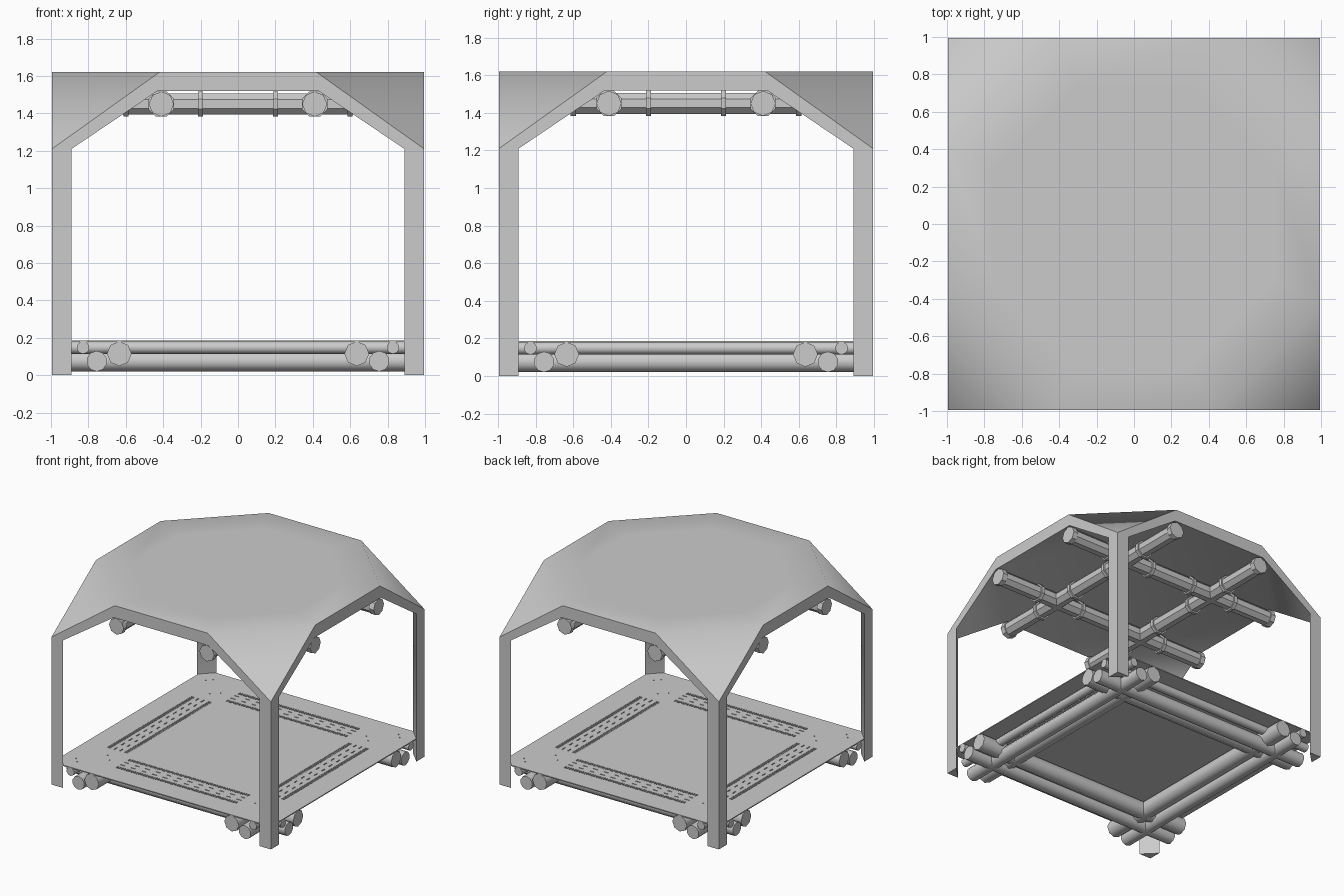
import bpy, bmesh, math
from mathutils import Matrix, Vector

if "Cube" in bpy.data.objects:
    bpy.data.objects.remove(bpy.data.objects["Cube"])


def make_object(name, bm, smooth=None):
    bmesh.ops.recalc_face_normals(bm, faces=bm.faces[:])
    mesh = bpy.data.meshes.new(name)
    bm.to_mesh(mesh)
    bm.free()
    obj = bpy.data.objects.new(name, mesh)
    bpy.context.collection.objects.link(obj)
    if smooth:
        bpy.ops.object.select_all(action='DESELECT')
        obj.select_set(True)
        bpy.context.view_layer.objects.active = obj
        bpy.ops.object.shade_smooth_by_angle(angle=math.radians(smooth))
    return obj


def add_box(bm, center, size, turn=Matrix()):
    m = turn @ Matrix.Translation(center) @ Matrix.Diagonal((*size, 1))
    bmesh.ops.create_cube(bm, size=1, matrix=m)


def add_tube(bm, offset, along, z, r, length, side, roll=0, segments=8):
    # low-sided tube along y, or along x when side is 1
    m = (Matrix.Rotation(side * math.pi / 2, 4, 'Z')
         @ Matrix.Translation((offset, along, z))
         @ Matrix.Rotation(math.pi / 2, 4, 'X')
         @ Matrix.Rotation(roll, 4, 'Z'))
    bmesh.ops.create_cone(bm, cap_ends=True, segments=segments, radius1=r,
                          radius2=r, depth=length, matrix=m)


# canopy: slab roof with clipped corners on triangular corner posts
quarter = {
    'A': (.42, .995, 1.62), 'B': (.995, .42, 1.62), 'C': (.995, .995, 1.21),
    'P': (.3, .75, 1.62), 'Q': (.75, .3, 1.62),
    'a': (.43, .995, 1.52), 'b': (.995, .43, 1.52),
    'd': (.89, .995, 1.21), 'e': (.995, .89, 1.21),
    'f': (.995, .995, 0), 'g': (.89, .995, 0), 'h': (.995, .89, 0),
}
bm = bmesh.new()
corners = []
for i in range(4):
    rot = Matrix.Rotation(i * math.pi / 2, 3, 'Z')
    corners.append({k: bm.verts.new(rot @ Vector(p)) for k, p in quarter.items()})
for i, c in enumerate(corners):
    n = corners[(i + 1) % 4]
    for f in ('ACB', 'APQB', 'abed', 'dehg', 'fgh', 'AadC', 'Cdgf', 'BCeb', 'Cfhe'):
        bm.faces.new([c[k] for k in f])
    bm.faces.new((c['A'], n['B'], n['b'], c['a']))
    bm.faces.new((c['A'], n['B'], n['Q'], c['P']))
bm.faces.new([c[k] for c in corners for k in 'QP'])
bm.faces.new([c[k] for c in corners for k in 'ba'])
make_object("canopy_and_posts", bm, 50)

# roof tubes with wider end caps and clamps, crossing in both directions
tubes, caps, clamps = bmesh.new(), bmesh.new(), bmesh.new()
flat = math.pi / 8
for side in (0, 1):
    for x in (-.41, .41):
        add_tube(tubes, x, 0, 1.45, .06, 1.96, side, flat)
        for y in (-.97, .97):
            add_tube(caps, x, y, 1.45, .067, .04, side)
        for y in (-.6, -.2, .2, .6):
            add_tube(clamps, x, y, 1.45, .073, .027, side, flat)
make_object("roof_tubes", tubes)
make_object("roof_tube_caps", caps)
make_object("roof_tube_clamps", clamps)

# base tubes in three sizes around the edge
for name, x, z, r, seg in (("large", .635, .115, .066, 8),
                           ("medium", .755, .075, .055, 10),
                           ("small", .828, .148, .034, 10)):
    bm = bmesh.new()
    for side in (0, 1):
        for s in (-1, 1):
            add_tube(bm, s * x, 0, z, r, 1.98, side, segments=seg)
    make_object(name + "_base_tubes", bm, 50)

# floor plate
bm = bmesh.new()
add_box(bm, (0, 0, .181), (1.98, 1.98, .008))
plate = make_object("floor_plate", bm)

# slot cutter: two dense and two sparse rows per side, pin holes in corners
bm = bmesh.new()
for i in range(4):
    turn = Matrix.Rotation(i * math.pi / 2, 4, 'Z')
    for y in (-.79, -.635):
        for k in range(50):
            add_box(bm, (-.539 + k * .022, y, .18), (.012, .028, .1), turn)
    for y in (-.74, -.69):
        for k in range(12):
            add_box(bm, (-.528 + k * .096, y, .18), (.04, .008, .1), turn)
    for x, y in ((.88, -.84), (.84, -.88), (.72, -.66), (.66, -.72)):
        add_box(bm, (x, y, .18), (.01, .01, .1), turn)
cutter = make_object("slot_cutter", bm)
cutter.hide_render = True
cutter.hide_viewport = True
mod = plate.modifiers.new("slots", 'BOOLEAN')
mod.operation = 'DIFFERENCE'
mod.solver = 'EXACT'
mod.object = cutter
